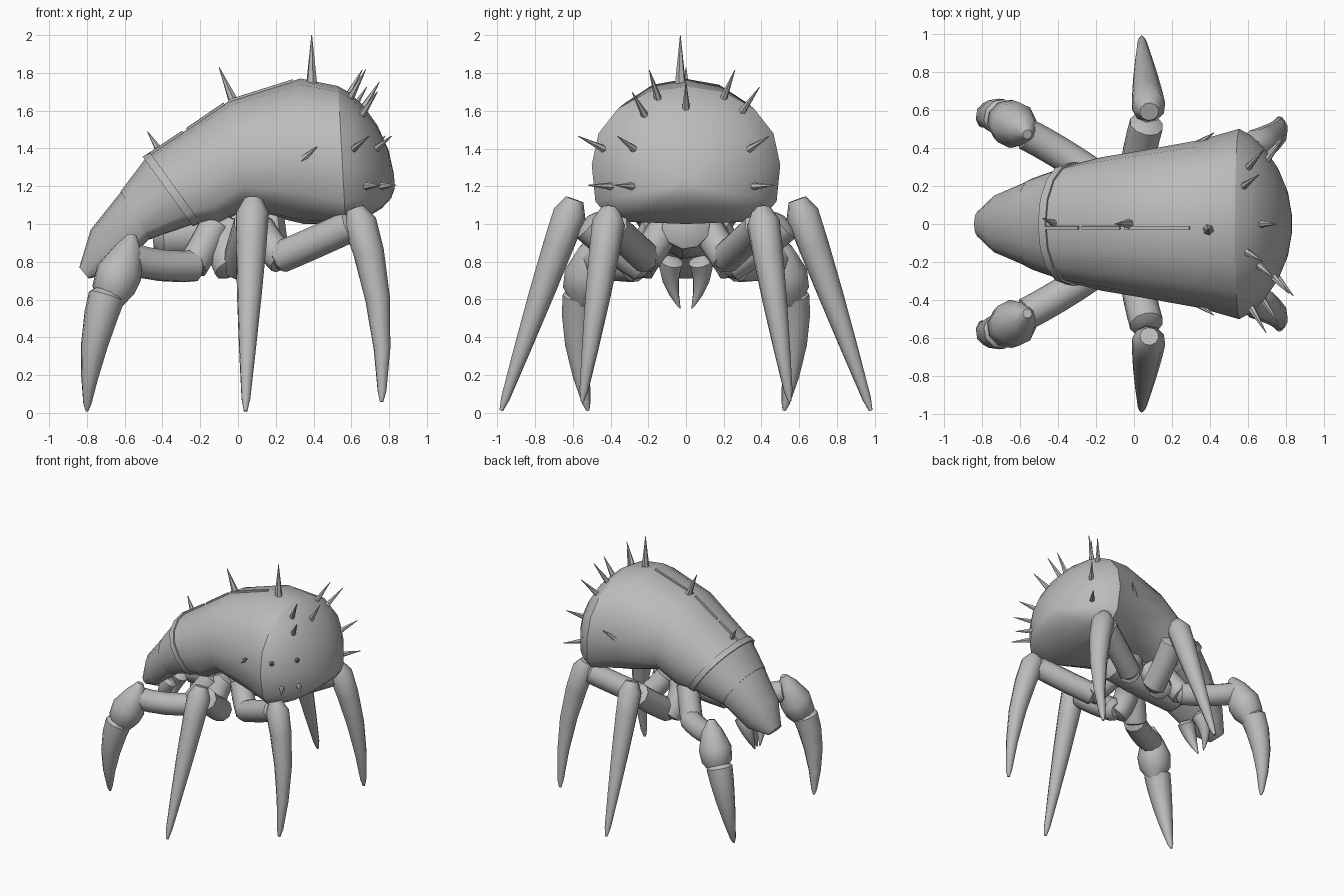
import bpy, bmesh, math
from mathutils import Vector

default_cube = bpy.data.objects.get("Cube")
if default_cube:
    bpy.data.objects.remove(default_cube, do_unlink=True)

GREY = (.5, .5, .5, 1)
shell_grey = bpy.data.materials.new("shell_grey")
shell_grey.use_nodes = True
shell_grey.diffuse_color = GREY
shell_grey.node_tree.nodes["Principled BSDF"].inputs["Base Color"].default_value = GREY


def loft(name, rings, mirror=False):
    """Skin closed rings of points, cap both ends and shade smoothly."""
    bm = bmesh.new()
    loops = [[bm.verts.new(point) for point in ring] for ring in rings]
    for near, far in zip(loops, loops[1:]):
        for i in range(len(near)):
            bm.faces.new((near[i - 1], near[i], far[i], far[i - 1]))
    bm.faces.new(loops[0])
    bm.faces.new(loops[-1])
    bmesh.ops.recalc_face_normals(bm, faces=bm.faces)
    mesh = bpy.data.meshes.new(name)
    bm.to_mesh(mesh)
    bm.free()
    mesh.materials.append(shell_grey)
    obj = bpy.data.objects.new(name, mesh)
    bpy.context.collection.objects.link(obj)
    bpy.ops.object.select_all(action='DESELECT')
    obj.select_set(True)
    bpy.context.view_layer.objects.active = obj
    bpy.ops.object.shade_smooth_by_angle(angle=math.radians(40))
    if mirror:
        modifier = obj.modifiers.new("both_sides", 'MIRROR')
        modifier.use_axis = (False, True, False)
    return obj


def tube(name, points, radii, mirror=False, sides=10):
    """Round tube along points, with one radius for each point."""
    points = [Vector(point) for point in points]
    normal = (points[1] - points[0]).orthogonal()
    rings = []
    for i, (point, radius) in enumerate(zip(points, radii)):
        along = points[min(i + 1, len(points) - 1)] - points[max(i - 1, 0)]
        along.normalize()
        normal = (normal - along * normal.dot(along)).normalized()
        across = along.cross(normal)
        angles = [math.tau * k / sides for k in range(sides)]
        rings.append([point + radius * (normal * math.cos(a) + across * math.sin(a))
                      for a in angles])
    return loft(name, rings, mirror)


def limb(name, start, middle, end, radius, taper=0, mirror=True):
    """Bent limb through three points with blunted ends."""
    start, middle, end = Vector(start), Vector(middle), Vector(end)
    control = middle * 2 - (start + end) / 2
    points, radii = [], []
    for t in (0, .08, .25, .5, .75, .95, 1):
        points.append(start.lerp(control, t).lerp(control.lerp(end, t), t))
        blunt = .55 if t in (0, 1) else 1
        radii.append(radius * blunt * (1 - taper * t ** 1.6))
    tube(name, points, radii, mirror)


def section(top, bottom, width, grow=1, flank=.5):
    """Body slice: round above its widest line, with squarer flanks below."""
    top, bottom = Vector((top[0], 0, top[1])), Vector((bottom[0], 0, bottom[1]))
    middle = top.lerp(bottom, .57)
    ring = []
    steps = 16
    for k in range(steps):
        c, s = math.cos(math.tau * k / steps), math.sin(math.tau * k / steps)
        power = .95 if c >= 0 else flank
        target = top if c >= 0 else bottom
        side = Vector((0, math.copysign(abs(s) ** power, s) * width, 0))
        ring.append(middle + grow * ((target - middle) * abs(c) ** power + side))
    return ring


# Head and neck
snout = ((-.84, .77), (-.79, .71), .07)
face = ((-.78, .97), (-.65, .75), .16)
brow = ((-.62, 1.17), (-.47, .92), .235)
neck = ((-.48, 1.36), (-.22, 1), .31)
loft("head", [section(*part) for part in (snout, face, brow)])
loft("neck_plate", [section(*brow, 1.02), section(*neck)])
band_step = Vector((.02, 0, .01))
loft("neck_band", [[point + band_step * k for point in section(*neck, grow)]
                   for k, grow in ((-1, 1), (-1, 1.03), (1, 1.05), (1, 1))])

# Humped back shell, its lower flanks tucked in along the middle
rim = ((.53, 1.73), (.57, 1), .5)
stations = [neck,
            ((-.27, 1.5), (-.1, 1), .35, 1, .6),
            ((-.05, 1.65), (.05, 1.07), .38, 1, .75),
            ((.33, 1.77), (.35, 1), .44, 1, .7),
            rim]
loft("back_shell", [section(*station) for station in stations])

# Domed rear plate, shrinking towards its centre
centre = Vector((.55, 0, 1.21))
dome = []
for size in (1, .93, .8, .6, .35, .1):
    bulge = Vector((.28 * (1 - size * size) ** .75, 0, 0))
    dome.append([centre + (point - centre) * size + bulge for point in section(*rim)])
rear_plate = loft("rear_plate", dome)

# Seam ridges along the top of the shell
tops = [Vector((station[0][0], -.02, station[0][1])) for station in stations[:-1]]
for first, last in zip(tops, tops[1:]):
    tube("back_seam", [first, first.lerp(last, .9)], [.012, .012], sides=4)

# Underside body that carries the legs
limb("underbody", (-.45, 0, .94), (-.1, 0, .96), (.25, 0, 1), .13, mirror=False)

# Fangs
limb("fang", (-.56, .07, .82), (-.62, .08, .7), (-.65, .03, .55), .065, .95)

# Front legs, with a knee that flares before it meets the claw
limb("front_hip", (-.12, .15, 1), (-.17, .2, .9), (-.25, .28, .76), .085)
limb("front_thigh", (-.2, .25, .78), (-.4, .38, .78), (-.58, .48, .82), .085)
tube("front_knee", [(-.56, .47, .94), (-.58, .49, .86), (-.63, .52, .74),
                    (-.66, .54, .65), (-.67, .55, .56)],
     [.025, .08, .125, .115, .05], True)
limb("front_claw", (-.68, .55, .66), (-.76, .57, .36), (-.8, .52, .01), .1, .85)

# Middle legs
limb("middle_hip", (-.02, .1, 1), (-.07, .18, .88), (-.03, .26, .75), .09)
limb("middle_thigh", (0, .2, .76), (.03, .38, .88), (.07, .54, 1.01), .09)
limb("middle_claw", (.08, .59, 1.13), (.06, .77, .62), (.04, .98, .01), .09, .8)

# Rear legs
limb("rear_hip", (.1, .1, 1), (.16, .16, .9), (.25, .23, .8), .085)
limb("rear_thigh", (.19, .2, .81), (.4, .3, .9), (.62, .4, 1), .085)
limb("rear_claw", (.62, .4, 1.08), (.74, .47, .6), (.76, .55, .06), .09, .8)


# Spikes along the back and on the flanks
def spike(name, base, tip, radius=.022, mirror=False):
    tube(name, [base, tip], [radius, .002], mirror, sides=6)


spike("neck_spike", (-.41, 0, 1.38), (-.48, .03, 1.49))
spike("shoulder_spike", (-.02, 0, 1.64), (-.1, 0, 1.83), .028)
spike("crown_spike", (.39, -.03, 1.74), (.39, -.03, 2), .03)
spike("flank_spike", (.34, .42, 1.34), (.42, .48, 1.41), mirror=True)

# Spikes fanning out from the rear plate, rooted on its surface
bpy.context.view_layer.update()
roots = [(-.15, 1.67), (.2, 1.67), (0, 1.62), (-.22, 1.58), (.3, 1.6),
         (-.28, 1.4), (.34, 1.4), (-.44, 1.4),
         (-.29, 1.2), (.36, 1.2), (-.4, 1.2)]
for y, z in roots:
    hit, root, normal, face_index = rear_plate.ray_cast((2, y, z), (-1, 0, 0))
    reach = Vector((.08, y * .3, (z - 1.18) * .3))
    spike("rear_spike", root - reach * .1, root + reach)
